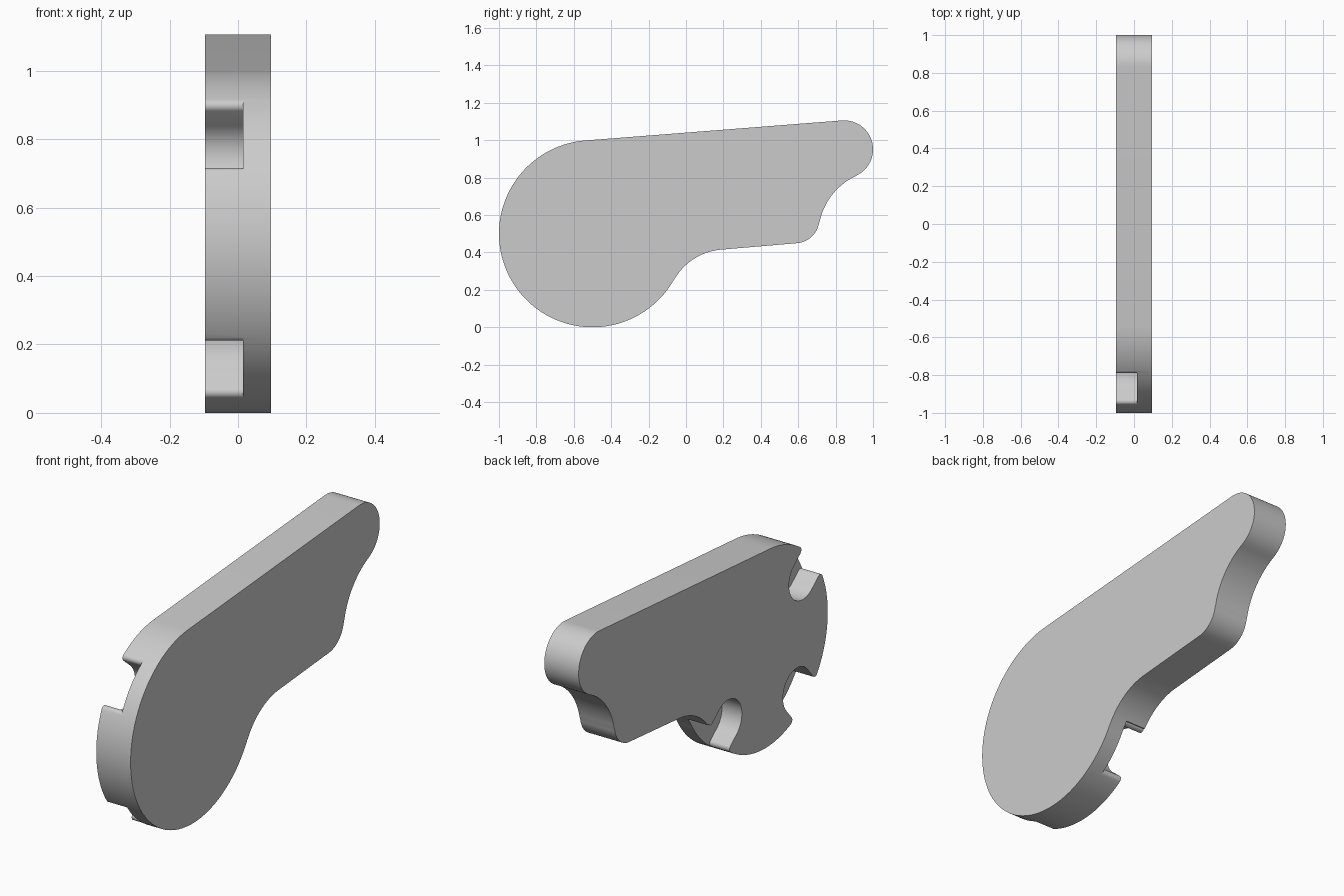
import bpy, bmesh, math
from mathutils import Vector

if "Cube" in bpy.data.objects:
    bpy.data.objects.remove(bpy.data.objects["Cube"])

HALF = 0.0965          # half thickness along x
FLOOR = 0.015          # depth of the slot floor


def arc(c, r, a0, a1, n):
    """Points from angle a0 to a1 (radians) around c."""
    return [(c[0] + r * math.cos(a0 + (a1 - a0) * i / n),
             c[1] + r * math.sin(a0 + (a1 - a0) * i / n)) for i in range(n + 1)]


def heading(a, b):
    return math.atan2(b[1] - a[1], b[0] - a[0])


def plate(name, pts, x0, x1, mat):
    """Extrude a y-z outline from x0 to x1."""
    bm = bmesh.new()
    face = bm.faces.new([bm.verts.new((x0, y, z)) for y, z in pts])
    ext = bmesh.ops.extrude_face_region(bm, geom=[face])
    bmesh.ops.translate(bm, vec=Vector((x1 - x0, 0, 0)),
                        verts=[v for v in ext["geom"] if isinstance(v, bmesh.types.BMVert)])
    bmesh.ops.recalc_face_normals(bm, faces=bm.faces)
    me = bpy.data.meshes.new(name)
    bm.to_mesh(me)
    bm.free()
    me.materials.append(mat)
    ob = bpy.data.objects.new(name, me)
    bpy.context.collection.objects.link(ob)
    return ob


grey = bpy.data.materials.new("plain grey")
grey.diffuse_color = (0.6, 0.6, 0.6, 1)
grey.use_nodes = True
grey.node_tree.nodes["Principled BSDF"].inputs["Base Color"].default_value = grey.diffuse_color

# Lever outline: round hub, tapered arm, rounded tip, all tangent arcs
hub, tip, heel = (-0.5, 0.5), (0.845, 0.951), (0.583, 0.579)
under, notch = (0.215, 0.096), (1.057, 0.492)
up = math.radians(94.5)
outline = arc(hub, 0.5, up, 2 * math.pi + heading(hub, under), 90)
outline += arc(under, 0.32, heading(under, hub), up, 24)
outline += arc(heel, 0.13, up - math.pi, heading(heel, notch), 20)
outline += arc(notch, 0.35, heading(notch, heel) % (2 * math.pi), heading(notch, tip), 24)
outline += arc(tip, 0.155, heading(tip, notch), up, 40)
clean = []
for p in outline:      # drop doubled joints
    if not clean or math.dist(p, clean[-1]) > 0.004:
        clean.append(p)
lever = plate("lever", clean, -HALF, HALF, grey)

# Round-ended rim slots with small rounded mouths, cut from the -x side
R, F, T = 0.112, 0.02, 0.393
tf = math.sqrt((0.5 - F) ** 2 - (R + F) ** 2)
mouth = arc((tf, R + F), F, -math.pi / 2, math.atan2(R + F, tf), 6)
side = mouth + [(0.62, 0.21)]
slot = [(t, -w) for t, w in reversed(side)] + \
    arc((T, 0), R, 1.5 * math.pi, 0.5 * math.pi, 28) + side

for i, deg in enumerate((140, 230, 320)):
    a = math.radians(deg)
    pts = [(hub[0] + t * math.cos(a) - w * math.sin(a),
            hub[1] + t * math.sin(a) + w * math.cos(a)) for t, w in slot]
    cutter = plate("slot_cutter_%d" % i, pts, -0.2, FLOOR, grey)
    cutter.hide_render = True
    bpy.context.view_layer.objects.active = lever
    mod = lever.modifiers.new("slot", "BOOLEAN")
    mod.operation, mod.solver, mod.object = "DIFFERENCE", "EXACT", cutter
    bpy.ops.object.modifier_apply(modifier=mod.name)
    bpy.data.objects.remove(cutter, do_unlink=True)

bpy.ops.object.select_all(action="DESELECT")
lever.select_set(True)
bpy.context.view_layer.objects.active = lever
bpy.ops.object.shade_smooth_by_angle(angle=math.radians(30))
